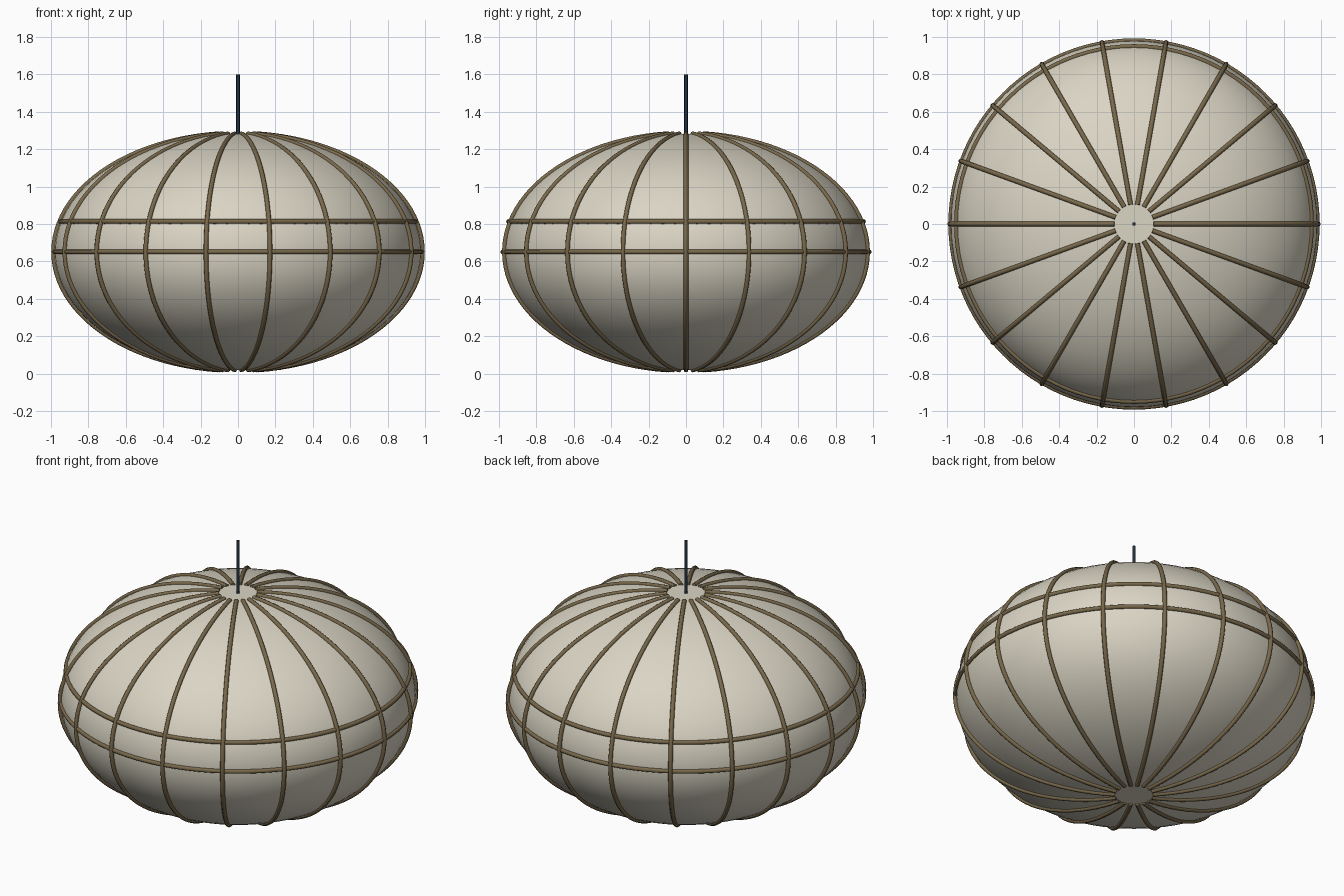
import bpy, bmesh
from math import sin, cos, asin, pi, radians

if "Cube" in bpy.data.objects:
    bpy.data.objects.remove(bpy.data.objects["Cube"])

CZ = 0.651          # height of the widest point
RIBS = 18
CAP = 0.105         # radius of the flat ends
TUBE = 0.0125


def material(name, rgb):
    m = bpy.data.materials.new(name)
    m.diffuse_color = (*rgb, 1)
    m.use_nodes = True
    m.node_tree.nodes["Principled BSDF"].inputs["Base Color"].default_value = m.diffuse_color
    return m


paper = material("paper", (0.70, 0.66, 0.55))
cane = material("cane", (0.19, 0.14, 0.07))
dark = material("dark_cord", (0.015, 0.03, 0.05))


def profile(a, b, steps):
    """Points (r, z) along a truncated ellipse, bottom to top."""
    t0 = pi / 2 - asin(CAP / a)
    ts = [-t0 + 2 * t0 * i / steps for i in range(steps + 1)]
    return [(a * cos(t), CZ + b * sin(t)) for t in ts]


def tube_curve(name, paths, cyclic):
    """Round tubes following a list of paths, converted to one mesh."""
    cu = bpy.data.curves.new(name, 'CURVE')
    cu.dimensions = '3D'
    cu.bevel_depth = TUBE
    cu.bevel_resolution = 2
    cu.use_fill_caps = True
    for pts in paths:
        s = cu.splines.new('POLY')
        s.points.add(len(pts) - 1)
        for p, co in zip(s.points, pts):
            p.co = (*co, 1)
        s.use_cyclic_u = cyclic
        s.use_smooth = True
    cu.materials.append(cane)
    ob = bpy.data.objects.new(name, cu)
    bpy.context.collection.objects.link(ob)
    bpy.ops.object.select_all(action='DESELECT')
    bpy.context.view_layer.objects.active = ob
    ob.select_set(True)
    bpy.ops.object.convert(target='MESH')
    bpy.ops.object.shade_smooth_by_angle(angle=radians(50))


# Shade: lathed truncated ellipsoid with flat ends
bm = bmesh.new()
N = 72
rows = [[bm.verts.new((r * cos(2 * pi * i / N), r * sin(2 * pi * i / N), z))
         for i in range(N)] for r, z in profile(0.98, 0.635, 40)]
for lo, hi in zip(rows, rows[1:]):
    for i in range(N):
        j = (i + 1) % N
        bm.faces.new((lo[i], lo[j], hi[j], hi[i])).smooth = True
for ring in (rows[0][::-1], rows[-1]):
    bm.faces.new(ring)
    for a, b in zip(ring, ring[1:] + ring[:1]):
        bm.edges.get((a, b)).smooth = False
me = bpy.data.meshes.new("lantern_shade")
bm.to_mesh(me)
bm.free()
me.materials.append(paper)
bpy.context.collection.objects.link(bpy.data.objects.new("lantern_shade", me))

# Vertical ribs
rib = profile(0.986, 0.635, 48)
angles = [2 * pi * k / RIBS for k in range(RIBS)]
tube_curve("vertical_ribs",
           [[(r * cos(t), r * sin(t), z) for r, z in rib] for t in angles], False)

# Horizontal hoops
tube_curve("hoops",
           [[(r * cos(2 * pi * i / 96), r * sin(2 * pi * i / 96), z) for i in range(96)]
            for r, z in ((0.98, 0.651), (0.949, 0.813))], True)

# Hanging cord
bpy.ops.mesh.primitive_cylinder_add(vertices=16, radius=0.0095, depth=0.33,
                                    location=(0, 0, 1.435))
cord = bpy.context.object
cord.name = "hanging_cord"
cord.data.materials.append(dark)
bpy.ops.object.shade_smooth_by_angle(angle=radians(40))
